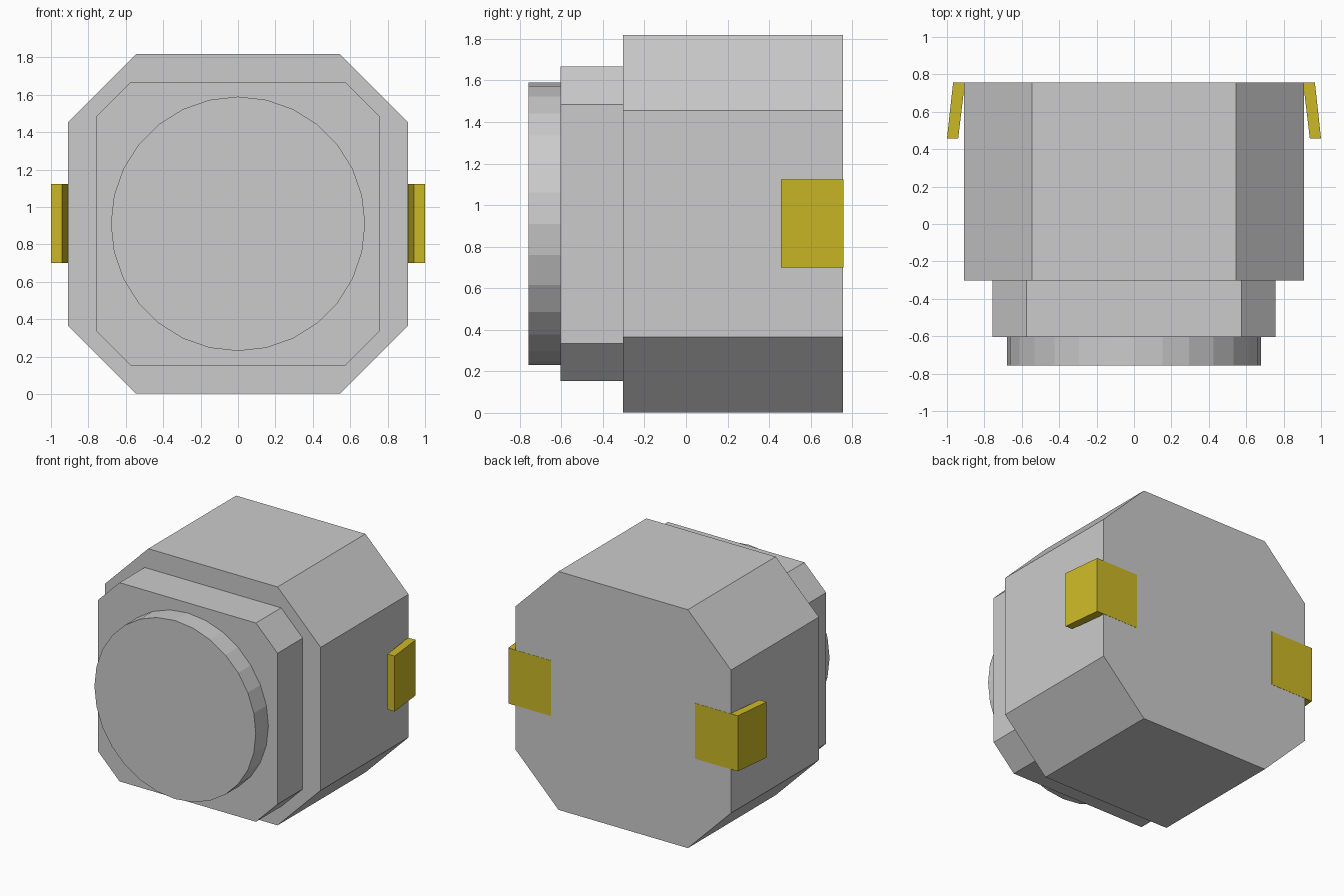
import bpy, bmesh, math

if "Cube" in bpy.data.objects:
    bpy.data.objects.remove(bpy.data.objects["Cube"])

CZ = 0.91  # height of the housing axis

def prism(name, points, offset):
    """Extrude a closed 3D polygon by an offset vector."""
    bm = bmesh.new()
    face = bm.faces.new([bm.verts.new(p) for p in points])
    ext = bmesh.ops.extrude_face_region(bm, geom=[face], use_keep_orig=True)
    moved = [g for g in ext["geom"] if isinstance(g, bmesh.types.BMVert)]
    bmesh.ops.translate(bm, verts=moved, vec=offset)
    bmesh.ops.recalc_face_normals(bm, faces=bm.faces)
    mesh = bpy.data.meshes.new(name)
    bm.to_mesh(mesh)
    bm.free()
    obj = bpy.data.objects.new(name, mesh)
    bpy.context.collection.objects.link(obj)
    return obj

def octagon(half, flat, y):
    """Chamfered square facing the front."""
    xz = [(flat, half), (half, flat), (half, -flat), (flat, -half),
          (-flat, -half), (-half, -flat), (-half, flat), (-flat, half)]
    return [(x, y, CZ + z) for x, z in xz]

# Main housing and the stepped collar in front of it
prism("housing", octagon(0.908, 0.545, -0.302), (0, 1.058, 0))
prism("front_collar", octagon(0.757, 0.575, -0.605), (0, 0.303, 0))

# Round front cap
ring = [(0.68 * math.sin(a), -0.757, CZ + 0.68 * math.cos(a))
        for a in (2 * math.pi * i / 28 for i in range(28))]
prism("front_cap", ring, (0, 0.152, 0))

# L-shaped side clips, hooked around the back edge
yellow = bpy.data.materials.new("clip_yellow")
yellow.diffuse_color = (0.60, 0.48, 0.02, 1)
yellow.use_nodes = True
yellow.node_tree.nodes["Principled BSDF"].inputs["Base Color"].default_value = yellow.diffuse_color
profile = [(0.607, 0.7575), (0.967, 0.7575), (1.0, 0.457),
           (0.94, 0.457), (0.911, 0.70), (0.607, 0.70)]
for side, label in ((1, "right"), (-1, "left")):
    clip = prism(label + "_clip", [(side * x, y, 0.70) for x, y in profile],
                 (0, 0, 0.423))
    clip.data.materials.append(yellow)
